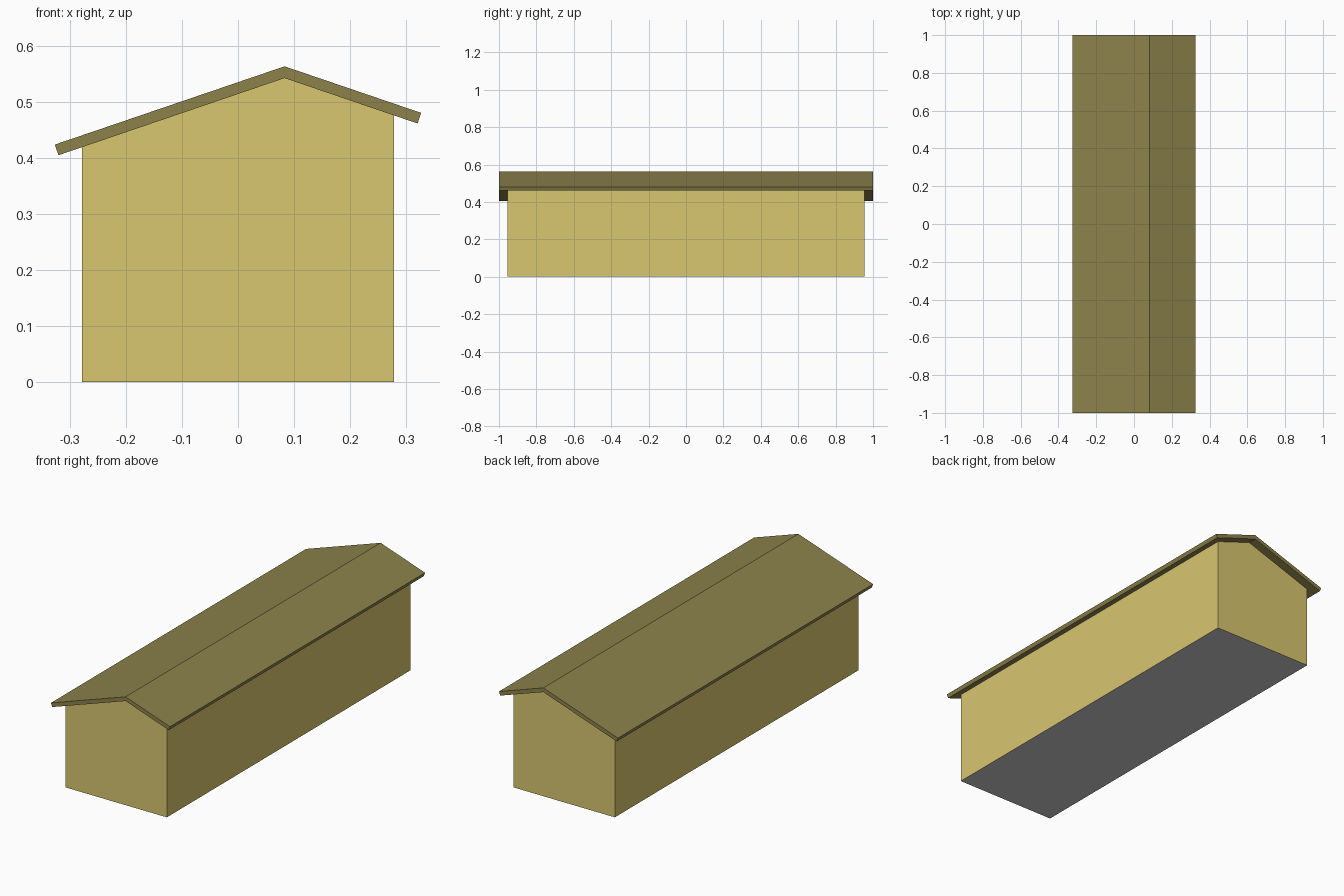
import bpy, bmesh

if "Cube" in bpy.data.objects:
    bpy.data.objects.remove(bpy.data.objects["Cube"])

RIDGE_X, RIDGE_Z, SLOPE = 0.083, 0.542, 0.341   # underside of the ridge
WALL_X, WALL_Y = 0.278, 0.955
ROOF_Y = 1.0


def underside(x):
    return RIDGE_Z - SLOPE * abs(x - RIDGE_X)


def material(name, color):
    mat = bpy.data.materials.new(name)
    mat.diffuse_color = (*color, 1)
    mat.use_nodes = True
    mat.node_tree.nodes["Principled BSDF"].inputs["Base Color"].default_value = mat.diffuse_color
    return mat


def extrude_profile(name, profile, half_y, mat=None, skip=()):
    """Extrude an x-z profile along y; side edges listed in skip stay open."""
    bm = bmesh.new()
    front = [bm.verts.new((x, -half_y, z)) for x, z in profile]
    back = [bm.verts.new((x, half_y, z)) for x, z in profile]
    bm.faces.new(front)
    bm.faces.new(back[::-1])
    n = len(profile)
    for i in range(n):
        if i not in skip:
            j = (i + 1) % n
            bm.faces.new((front[j], front[i], back[i], back[j]))
    mesh = bpy.data.meshes.new(name)
    bm.to_mesh(mesh)
    bm.free()
    if mat:
        mesh.materials.append(mat)
    obj = bpy.data.objects.new(name, mesh)
    bpy.context.collection.objects.link(obj)
    return obj


wall_mat = material("wall_yellow", (0.69, 0.565, 0.162))
roof_mat = material("roof_olive", (0.263, 0.223, 0.07))

# Walls with off-centre gable; open where the floor and roof close them
extrude_profile("walls", [
    (-WALL_X, 0), (WALL_X, 0), (WALL_X, underside(WALL_X)),
    (RIDGE_X, RIDGE_Z), (-WALL_X, underside(-WALL_X)),
], WALL_Y, wall_mat, skip=(0, 2, 3))

# Bent roof slab with eaves cut square to the slope
extrude_profile("roof", [
    (-0.320, underside(-0.320)), (RIDGE_X, RIDGE_Z), (0.320, underside(0.320)),
    (0.3265, 0.480), (RIDGE_X, 0.563), (-0.3265, 0.4235),
], ROOF_Y, roof_mat)

# Plain grey floor
bm = bmesh.new()
bm.faces.new([bm.verts.new((x * WALL_X, y * WALL_Y, 0))
              for x, y in ((-1, -1), (-1, 1), (1, 1), (1, -1))])
floor_mesh = bpy.data.meshes.new("floor")
bm.to_mesh(floor_mesh)
bm.free()
bpy.context.collection.objects.link(bpy.data.objects.new("floor", floor_mesh))
